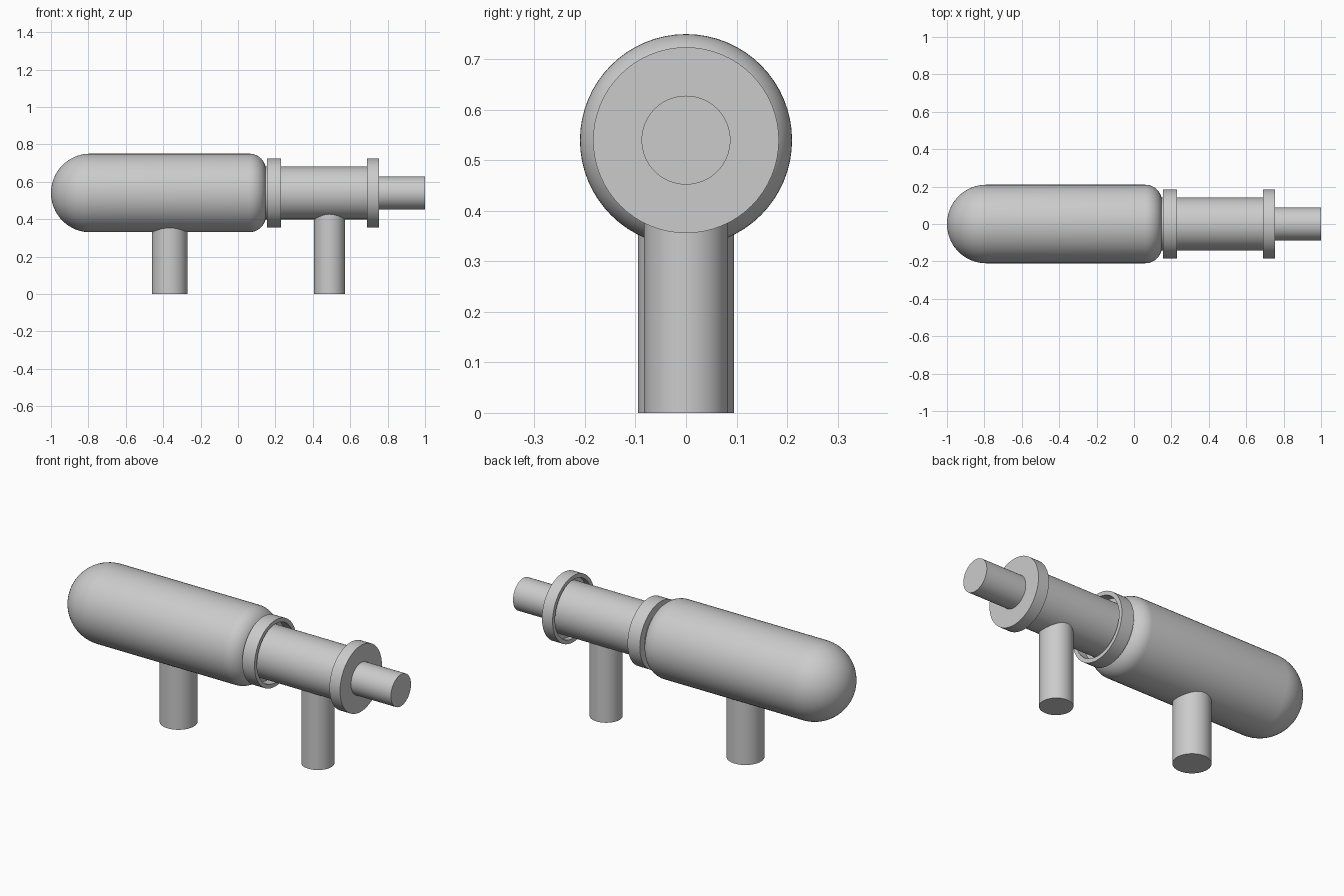
import bpy
import math

AXIS_Z = 0.54
SIDES = 64

cube = bpy.data.objects.get("Cube")
if cube:
    bpy.data.objects.remove(cube, do_unlink=True)

grey = bpy.data.materials.new("plain grey")
grey.use_nodes = True
colour = (0.6, 0.6, 0.6, 1)
grey.diffuse_color = colour
grey.node_tree.nodes["Principled BSDF"].inputs["Base Color"].default_value = colour


def finish(obj):
    obj.data.materials.append(grey)
    bpy.context.view_layer.objects.active = obj
    obj.select_set(True)
    bpy.ops.object.shade_smooth_by_angle(angle=math.radians(35))
    obj.select_set(False)


def lathe(name, profile):
    """Turn (x, radius) points around the long axis; zero radius closes an end."""
    verts, faces, rings = [], [], []
    for x, r in profile:
        start = len(verts)
        count = 1 if r < 1e-6 else SIDES
        for i in range(count):
            a = math.tau * i / SIDES
            verts.append((x, r * math.cos(a), AXIS_Z + r * math.sin(a)))
        rings.append([start + i % count for i in range(SIDES)])
    for a, b in zip(rings, rings[1:]):
        for i in range(SIDES):
            j = (i + 1) % SIDES
            faces.append(list(dict.fromkeys((a[j], a[i], b[i], b[j]))))
    mesh = bpy.data.meshes.new(name)
    mesh.from_pydata(verts, [], faces)
    obj = bpy.data.objects.new(name, mesh)
    bpy.context.collection.objects.link(obj)
    finish(obj)


def arc(cx, cr, rx, rr, start, end, steps):
    angles = [math.radians(start + (end - start) * i / steps) for i in range(steps + 1)]
    return [(cx + rx * math.cos(a), cr + rr * math.sin(a)) for a in angles]


def leg(name, x, radius, height):
    bpy.ops.mesh.primitive_cylinder_add(vertices=SIDES, radius=radius, depth=height,
                                        location=(x, 0, height / 2))
    obj = bpy.context.object
    obj.name = name
    finish(obj)


# Main vessel: domed at one end, rounded shoulder at the other
dome = arc(-0.79, 0, 0.21, 0.21, 180, 90, 20)
shoulder = arc(0.06, 0.12, 0.09, 0.09, 90, 0, 12)
lathe("vessel", dome + shoulder + [(0.15, 0)])

# Narrow barrel and the outlet pipe beyond it
lathe("barrel", [(0.14, 0), (0.14, 0.141), (0.72, 0.141), (0.72, 0)])
lathe("outlet_pipe", [(0.70, 0), (0.70, 0.088), (1.0, 0.088), (1.0, 0)])

# Collars, each hollowed on the side facing the barrel
lathe("inner_collar", [(0.155, 0), (0.155, 0.184), (0.23, 0.184),
                       (0.23, 0.162), (0.18, 0.162), (0.18, 0)])
lathe("outer_collar", [(0.72, 0), (0.72, 0.162), (0.69, 0.162),
                       (0.69, 0.184), (0.755, 0.184), (0.755, 0)])

# Supporting legs, running up into the body
leg("rear_leg", -0.365, 0.095, 0.42)
leg("front_leg", 0.49, 0.083, 0.47)
